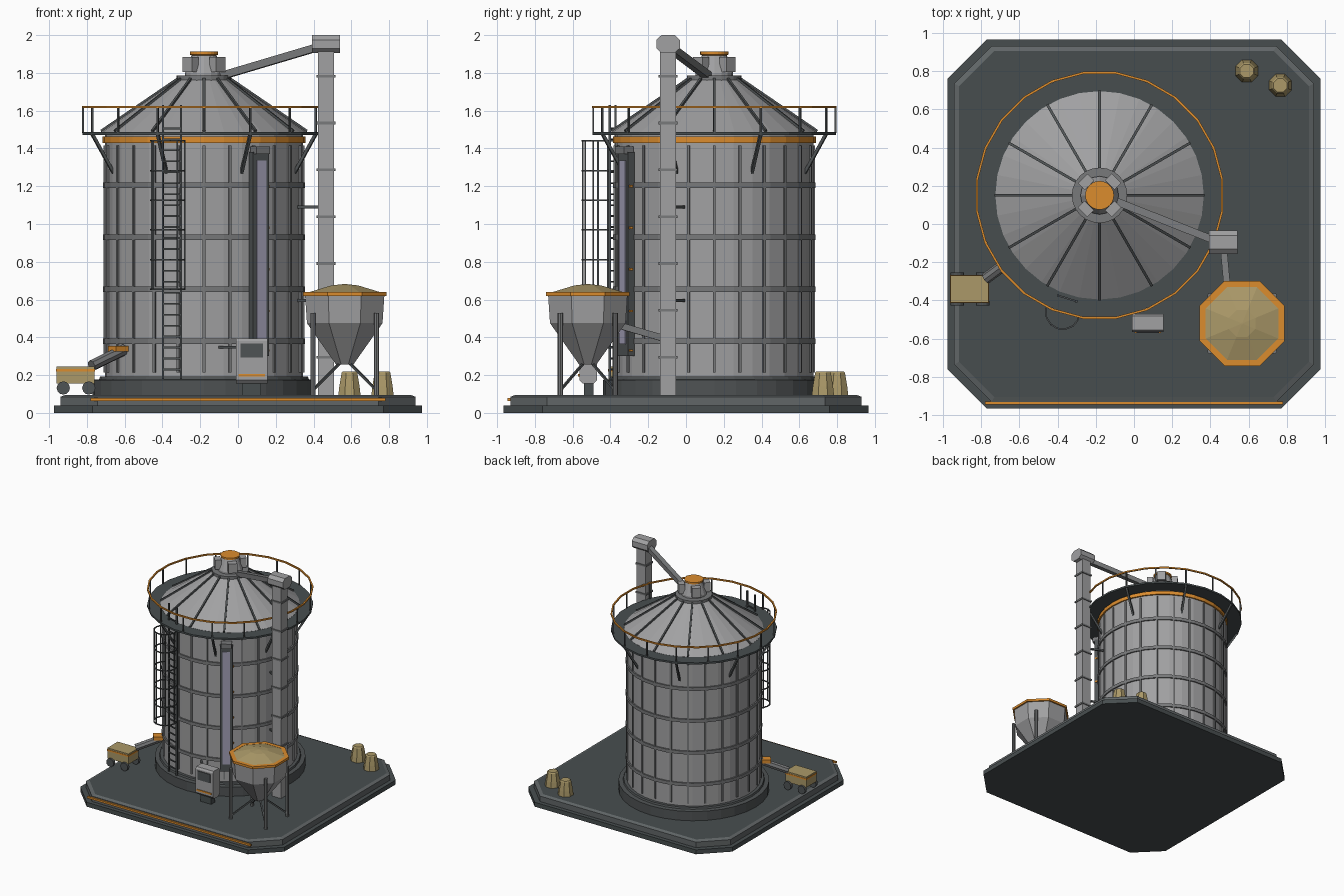
import bpy, bmesh, math
from mathutils import Vector, Matrix

if "Cube" in bpy.data.objects:
    bpy.data.objects.remove(bpy.data.objects["Cube"])


def material(name, r, g, b):
    m = bpy.data.materials.new(name)
    m.diffuse_color = tuple(((c + 0.055) / 1.055) ** 2.4 for c in (r, g, b)) + (1,)
    m.use_nodes = True
    m.node_tree.nodes["Principled BSDF"].inputs["Base Color"].default_value = m.diffuse_color
    return m


STEEL = material("galvanised steel", 0.63, 0.63, 0.635)
GREY = material("frame grey", 0.47, 0.475, 0.48)
DARK = material("dark metal", 0.31, 0.325, 0.33)
PAD = material("pad charcoal", 0.28, 0.305, 0.31)
CURB = material("curb grey", 0.38, 0.40, 0.405)
ORANGE = material("safety orange", 0.86, 0.55, 0.18)
TAN = material("grain tan", 0.67, 0.60, 0.41)
GLASS = material("gauge lavender", 0.63, 0.62, 0.71)

CX, CY = -0.18, 0.15          # silo axis
OCT = math.pi / 8
K8 = 1 / math.cos(OCT)        # flat distance to corner radius


class Part:
    """Collects simple solids into one object."""

    def __init__(self, name, mat):
        self.name, self.mat, self.bm = name, mat, bmesh.new()

    def box(self, c, size, rot=0.0):
        m = Matrix.Translation(c) @ Matrix.Rotation(rot, 4, 'Z') @ Matrix.Diagonal((*size, 1))
        bmesh.ops.create_cube(self.bm, size=1, matrix=m)
        return self

    def beam(self, p, q, w, h=None, n=4):
        p, q = Vector(p), Vector(q)
        d = q - p
        m = Matrix.Translation((p + q) / 2) @ d.to_track_quat('Z', 'Y').to_matrix().to_4x4()
        if n == 4:
            m = m @ Matrix.Diagonal((w, h or w, d.length, 1))
            bmesh.ops.create_cube(self.bm, size=1, matrix=m)
        else:
            bmesh.ops.create_cone(self.bm, cap_ends=True, segments=n, radius1=w / 2,
                                  radius2=w / 2, depth=d.length, matrix=m)
        return self

    def lathe(self, profile, n, c=(CX, CY), off=0.0, closed=False):
        rings = [[self.bm.verts.new((c[0] + r * math.cos(off + 2 * math.pi * i / n),
                                     c[1] + r * math.sin(off + 2 * math.pi * i / n), z))
                  for i in range(n)] for r, z in profile]
        pairs = list(zip(rings, rings[1:]))
        if closed:
            pairs.append((rings[-1], rings[0]))
        else:
            self.bm.faces.new(rings[0])
            self.bm.faces.new(rings[-1])
        for a, b in pairs:
            for i in range(n):
                j = (i + 1) % n
                self.bm.faces.new((a[i], a[j], b[j], b[i]))
        return self

    def loft(self, sections):
        rings = [[self.bm.verts.new(p) for p in s] for s in sections]
        self.bm.faces.new(rings[0])
        self.bm.faces.new(rings[-1])
        for a, b in zip(rings, rings[1:]):
            for i in range(len(a)):
                j = (i + 1) % len(a)
                self.bm.faces.new((a[i], a[j], b[j], b[i]))
        return self

    def done(self):
        bmesh.ops.recalc_face_normals(self.bm, faces=self.bm.faces[:])
        me = bpy.data.meshes.new(self.name)
        self.bm.to_mesh(me)
        self.bm.free()
        me.materials.append(self.mat)
        ob = bpy.data.objects.new(self.name, me)
        bpy.context.collection.objects.link(ob)
        return ob


def polar(r, a, z):
    return Vector((CX + r * math.cos(a), CY + r * math.sin(a), z))


def octagon(hx, hy, ch, z):
    return [(sx * x, sy * y, z) for sx, sy, pts in (
        (1, 1, ((hx, hy - ch), (hx - ch, hy))), (-1, 1, ((hx - ch, hy), (hx, hy - ch))),
        (-1, -1, ((hx, hy - ch), (hx - ch, hy))), (1, -1, ((hx - ch, hy), (hx, hy - ch))))
        for x, y in pts]


def turn(n, start=0.0):
    return [start + 2 * math.pi * i / n for i in range(n)]


# Ground pad with raised curb
Part("pad_base", PAD).loft([octagon(.975, .965, .205, z) for z in (0, .038)]).done()
curb = Part("pad_curb", CURB).loft([octagon(.94, .93, .195, .038), octagon(.94, .93, .195, .085),
                                    octagon(.915, .905, .185, .095)]).done()
curb.data.materials.append(PAD)
for f in curb.data.polygons:
    if f.normal.z > .95:
        f.material_index = 1
Part("pad_front_stripe", ORANGE).box((0, -.937, .07), (1.56, .016, .016)).done()

# Silo foundation, shell, hoops and stiffeners
Part("foundation", DARK).lathe([(.59, .09), (.59, .175), (.555, .178), (.55, .192)], 32).done()
Part("silo_shell", STEEL).lathe([(.525, .19), (.525, 1.47)], 32).done()
hoops = Part("shell_hoops", GREY)
for z in (.38, .655, .93, 1.205):
    hoops.lathe([(.52, z - .014), (.536, z - .014), (.536, z + .014), (.52, z + .014)], 32, closed=True)
hoops.done()
ribs = Part("shell_stiffeners", GREY)
for a in turn(24):
    ribs.box(polar(.524, a, .815), (.018, .014, 1.2), a)
ribs.done()
Part("eave_band", ORANGE).lathe([(.5, 1.43), (.537, 1.43), (.537, 1.462), (.5, 1.462)], 32, closed=True).done()

# Roof cone, seams, collar, neck, vents and cap
Part("roof", STEEL).lathe([(.545, 1.475), (.545, 1.488), (.135, 1.768)], 32).done()
seams = Part("roof_seams", DARK)
for a in turn(12):
    seams.beam(polar(.545, a, 1.492), polar(.135, a, 1.772), .014, .014)
seams.done()
Part("roof_collar", GREY).lathe([(.145, 1.76), (.145, 1.785)], 24).done()
Part("roof_neck", STEEL).lathe([(.1, 1.785), (.1, 1.80), (.065, 1.895)], 16).done()
vents = Part("roof_vents", STEEL)
for a in turn(4, math.pi / 4):
    vents.box(polar(.1, a, 1.845), (.05, .07, .08), a)
vents.done()
Part("roof_cap", ORANGE).lathe([(.06, 1.89), (.075, 1.897), (.075, 1.912)], 24).done()

# Walkway, railing and brackets
off = math.pi / 24
Part("walkway", PAD).lathe([(.52, 1.472), (.65, 1.472), (.65, 1.487), (.52, 1.487)], 24, off=off, closed=True).done()
Part("handrail", ORANGE).lathe([(.64, 1.613), (.652, 1.613), (.652, 1.625), (.64, 1.625)], 24, off=off, closed=True).done()
posts = Part("rail_posts", DARK)
for a in turn(16):
    posts.box(polar(.641, a, 1.55), (.01, .01, .135), a)
posts.done()
brackets = Part("walkway_brackets", DARK)
for a in turn(8, OCT):
    brackets.beam(polar(.515, a, 1.265), polar(.64, a, 1.475), .016)
brackets.done()

# Ladder with safety cage
la = math.radians(-107.5)
tan = Vector((-math.sin(la), math.cos(la), 0))
out = Vector((math.cos(la), math.sin(la), 0))
foot = polar(.565, la, 0)
ladder = Part("ladder", DARK)
for s in (-1, 1):
    p = foot + tan * s * .05
    ladder.beam(p + Vector((0, 0, .18)), p + Vector((0, 0, 1.63)), .012)
for i in range(23):
    p = foot + Vector((0, 0, .23 + i * .058))
    ladder.beam(p - tan * .05, p + tan * .05, .009)
ladder.done()
cage = Part("ladder_cage", DARK)
mid = foot + out * .075
arc = [mid + tan * .09 * math.cos(t) + out * .09 * math.sin(t)
       for t in (math.radians(-40 + 26 * i) for i in range(11))]
for i in range(6):
    up = Vector((0, 0, .655 + .157 * i))
    for p, q in zip(arc, arc[1:]):
        cage.beam(p + up, q + up, .008)
for p in arc[1::2]:
    cage.beam(p + Vector((0, 0, .65)), p + Vector((0, 0, 1.445)), .008)
cage.done()

# Level gauge on the shell
ga = math.radians(-58)
Part("gauge_frame", DARK).box(polar(.55, ga, .84), (.04, .1, 1.08), ga).done()
Part("gauge_glass", GLASS).box(polar(.572, ga, .85), (.008, .058, .97), ga).done()
Part("gauge_hood", GREY).box(polar(.562, ga, 1.39), (.06, .085, .04), ga).done()
marks = Part("gauge_marks", ORANGE)
gt = Vector((-math.sin(ga), math.cos(ga), 0))
for z in (.33, .54, .76, .98, 1.20):
    marks.box(polar(.553, ga, z) + gt * .052, (.02, .01, .012), ga)
marks.done()

# Control cabinet
Part("cabinet_body", STEEL).loft([[(x, y, z) for x, y in ((-.01, y0), (.155, y0), (.155, y1), (-.01, y1))]
                                  for z, y0, y1 in ((.155, -.545, -.49), (.175, -.565, -.47),
                                                    (.38, -.565, -.47), (.395, -.555, -.48))]).done()
Part("cabinet_pedestal", PAD).box((.072, -.515, .125), (.1, .05, .07)).done()
Part("cabinet_screen", DARK).box((.072, -.567, .33), (.12, .008, .075)).done()
Part("cabinet_stripe", ORANGE).box((.072, -.567, .2), (.14, .008, .014)).done()
Part("cabinet_conduit", DARK).beam((-.1, -.36, .347), (.01, -.485, .347), .014).done()

# Bucket elevator
EX, EY = .465, -.095
Part("elevator_leg", STEEL).box((EX, EY, 1.01), (.085, .085, 1.84)).done()
bands = Part("elevator_bands", GREY)
for i in range(7):
    bands.box((EX, EY, .295 + .248 * i), (.1, .1, .014))
bands.done()
head = [(-.062, 1.93), (-.062, 1.975), (-.035, 2), (.035, 2), (.062, 1.975), (.062, 1.93), (.035, 1.905), (-.035, 1.905)]
Part("elevator_head", STEEL).loft([[(x, EY + y, z) for y, z in head] for x in (.393, .54)]).done()
Part("fill_spout", GREY).beam((.42, -.085, 1.935), (-.085, .115, 1.785), .04).done()
ties = Part("elevator_ties", DARK)
for z in (.595, 1.09):
    ties.beam((.44, -.07, z), (.29, .0, z), .014)
ties.done()
Part("hopper_spout", GREY).beam((.468, -.12, .395), (.49, -.36, .465), .035).done()

# Receiving hopper
HX, HY = .565, -.52
H = dict(n=8, c=(HX, HY), off=OCT)
Part("hopper_body", STEEL).lathe([(.045 * K8, .255), (.2 * K8, .475), (.21 * K8, .625)], **H).done()
Part("hopper_rim", ORANGE).lathe([(r * K8, z) for r, z in ((.19, .62), (.222, .62), (.222, .64), (.19, .64))],
                                 closed=True, **H).done()
Part("hopper_grain", TAN).lathe([(.2 * K8, .615), (.195 * K8, .637), (.07 * K8, .675), (.005, .682)], **H).done()
legs, braces = Part("hopper_legs", GREY), Part("hopper_braces", DARK)
for sx in (-1, 1):
    for sy in (-1, 1):
        x, y = HX + sx * .168, HY + sy * .145
        legs.beam((x, y, .09), (x, y, .53), .028, n=8)
        braces.beam((x, y, .12), (HX, HY, .29), .012)
legs.done()
braces.done()

# Grain sacks
for i, c in enumerate(((.59, .8), (.765, .725))):
    Part("sack_%d" % (i + 1), TAN).lathe([(.064, .092), (.058, .14), (.045, .212), (.038, .22)], 8, c=c, off=OCT).done()

# Cart and unloading chute
Part("cart_body", TAN).box((-.86, -.34, .2), (.2, .14, .09)).done()
Part("cart_stripe", ORANGE).box((-.86, -.34, .226), (.206, .146, .014)).done()
wheels = Part("cart_wheels", DARK)
for x in (-.925, -.79):
    for y in (-.415, -.265):
        wheels.beam((x, y - .012, .132), (x, y + .012, .132), .07, n=12)
wheels.done()
Part("unload_chute", GREY).beam((-.775, -.285, .25), (-.6, -.155, .335), .06, n=8).done()
Part("chute_collar", ORANGE).box((-.632, -.18, .34), (.085, .07, .03), math.radians(36)).done()
